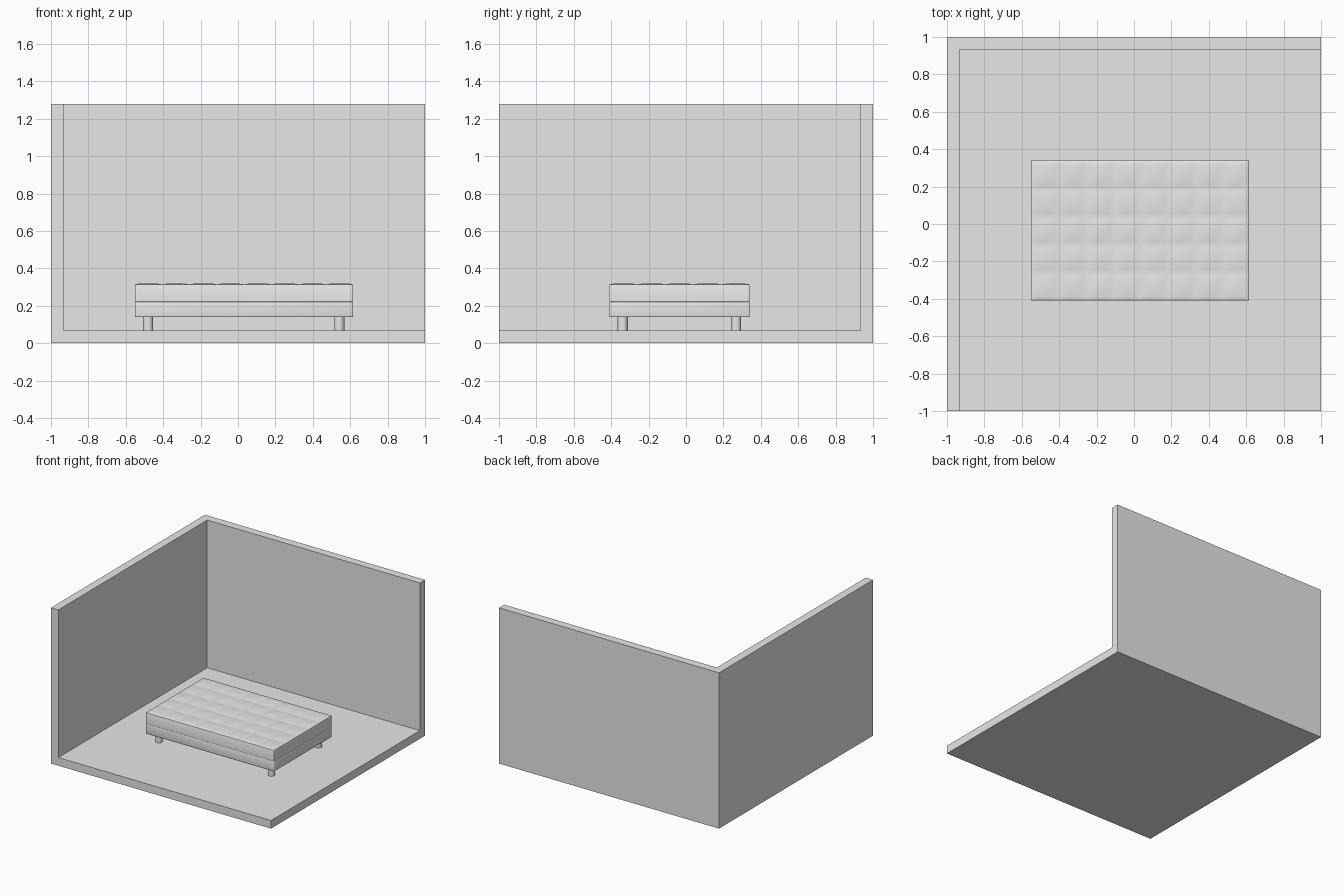
import bpy, bmesh, math

if "Cube" in bpy.data.objects:
    bpy.data.objects.remove(bpy.data.objects["Cube"])

mat = bpy.data.materials.new("plain grey")
mat.diffuse_color = (0.8, 0.8, 0.8, 1)
mat.use_nodes = True
mat.node_tree.nodes["Principled BSDF"].inputs["Base Color"].default_value = mat.diffuse_color


def finish(obj, name, smooth=True):
    obj.name = name
    obj.data.materials.clear()
    obj.data.materials.append(mat)
    if smooth:
        bpy.ops.object.select_all(action='DESELECT')
        obj.select_set(True)
        bpy.context.view_layer.objects.active = obj
        bpy.ops.object.shade_smooth_by_angle(angle=math.radians(35))
    return obj


def from_bmesh(bm, name, smooth=True):
    bmesh.ops.recalc_face_normals(bm, faces=bm.faces)
    me = bpy.data.meshes.new(name)
    bm.to_mesh(me)
    bm.free()
    obj = bpy.data.objects.new(name, me)
    bpy.context.collection.objects.link(obj)
    return finish(obj, name, smooth)


def box(name, lo, hi, bevel=0.0):
    bm = bmesh.new()
    bmesh.ops.create_cube(bm, size=1)
    for v in bm.verts:
        v.co = [lo[i] + (v.co[i] + 0.5) * (hi[i] - lo[i]) for i in range(3)]
    if bevel:
        bmesh.ops.bevel(bm, geom=bm.edges[:], offset=bevel, segments=3,
                        profile=0.5, affect='EDGES')
    return from_bmesh(bm, name, bevel > 0)


# Room shell: solid block with the interior carved out
T, H = 0.067, 1.28
room = box("room_shell", (-1, -1, 0), (1, 1, H))
carve = box("room_carve_helper", (-1 + T, -2, T), (2, 1 - T, 2))
mod = room.modifiers.new("carve", 'BOOLEAN')
mod.operation, mod.solver, mod.object = 'DIFFERENCE', 'EXACT', carve
bpy.ops.object.select_all(action='DESELECT')
room.select_set(True)
bpy.context.view_layer.objects.active = room
bpy.ops.object.modifier_apply(modifier="carve")
bpy.data.objects.remove(carve, do_unlink=True)

# Bed base
X0, X1, Y0, Y1 = -0.552, 0.616, -0.41, 0.34
box("bed_base", (X0, Y0, 0.139), (X1, Y1, 0.222), 0.006)

# Mattress: tufted grid top, rounded rim, straight sides
NX, NY, S = 8, 5, 8
bm = bmesh.new()
bmesh.ops.create_grid(bm, x_segments=NX * S, y_segments=NY * S, size=0.5)
for v in bm.verts:
    u, w = v.co.x + 0.5, v.co.y + 0.5
    puff = abs(math.sin(math.pi * u * NX) * math.sin(math.pi * w * NY)) ** 0.6
    v.co = (X0 + u * (X1 - X0), Y0 + w * (Y1 - Y0), 0.3145 + 0.006 * puff)
rim = [e for e in bm.edges if e.is_boundary]
ext = bmesh.ops.extrude_edge_only(bm, edges=rim)["geom"]
for v in (g for g in ext if isinstance(g, bmesh.types.BMVert)):
    v.co.z = 0.222
bmesh.ops.contextual_create(bm, geom=[g for g in ext if isinstance(g, bmesh.types.BMEdge)
                                      and g.is_boundary])
corners = [e for e in bm.edges if abs(e.verts[0].co.z - e.verts[1].co.z) > 0.05
           and all(min(abs(v.co.x - X0), abs(v.co.x - X1)) < 1e-4
                   and min(abs(v.co.y - Y0), abs(v.co.y - Y1)) < 1e-4 for v in e.verts)]
bmesh.ops.bevel(bm, geom=rim + corners, offset=0.006, segments=2,
                profile=0.5, affect='EDGES')
from_bmesh(bm, "mattress")

# Four round legs
for x in (-0.481, 0.542):
    for y in (-0.338, 0.268):
        bpy.ops.mesh.primitive_cylinder_add(vertices=24, radius=0.027, depth=0.075,
                                            location=(x, y, T + 0.0375))
        finish(bpy.context.object, "bed_leg")
